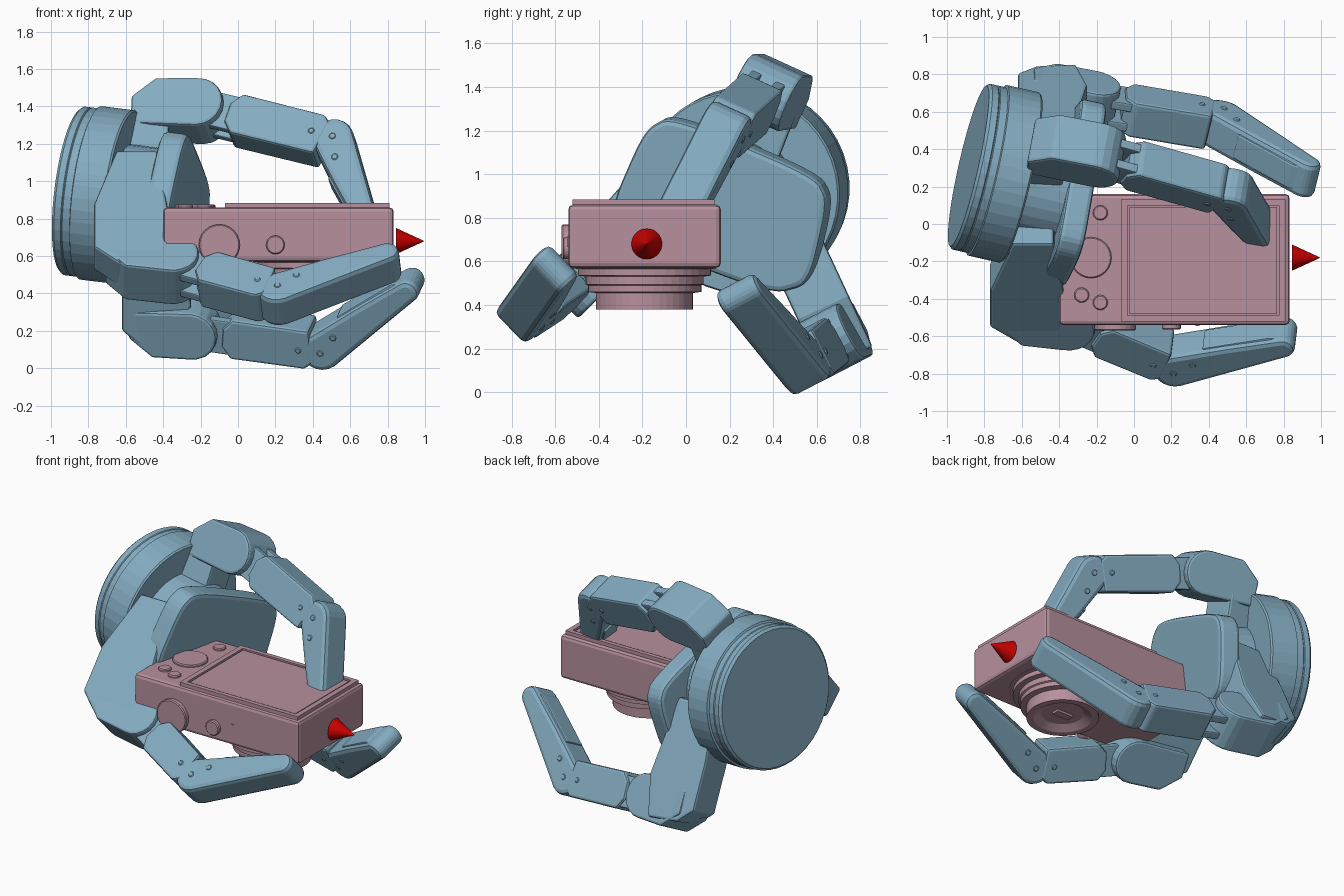
import bpy, bmesh, math
from mathutils import Vector, Matrix

if "Cube" in bpy.data.objects:
    bpy.data.objects.remove(bpy.data.objects["Cube"])


def material(name, rgb):
    m = bpy.data.materials.new(name)
    m.diffuse_color = (*rgb, 1)
    m.use_nodes = True
    m.node_tree.nodes["Principled BSDF"].inputs["Base Color"].default_value = m.diffuse_color
    return m


BLUE = material("blue_shell", (0.23, 0.41, 0.53))
PINK = material("pink_shell", (0.47, 0.28, 0.34))
RED = material("red_marker", (0.6, 0.0, 0.0))
X, Y, Z = Vector((1, 0, 0)), Vector((0, 1, 0)), Vector((0, 0, 1))


def frame(o, u, w):
    # local axes: u along, v across, w width
    u = Vector(u).normalized()
    w = Vector(w)
    w = (w - u * w.dot(u)).normalized()
    m = Matrix((u, w.cross(u), w)).transposed().to_4x4()
    m.translation = Vector(o)
    return m


def finish(name, bm, m, mat, bevel=0.0):
    bmesh.ops.recalc_face_normals(bm, faces=bm.faces)
    me = bpy.data.meshes.new(name)
    bm.to_mesh(me)
    bm.free()
    me.transform(m)
    me.materials.append(mat)
    ob = bpy.data.objects.new(name, me)
    bpy.context.collection.objects.link(ob)
    if bevel:
        b = ob.modifiers.new("bevel", 'BEVEL')
        b.width, b.segments = bevel, 2
        b.limit_method, b.angle_limit = 'ANGLE', math.radians(40)
    return ob


def slab(name, m, pts, width, mat, bevel=0.0):
    # flat outline in u,v thickened along w
    bm = bmesh.new()
    f = bm.faces.new([bm.verts.new((p[0], p[1], -width / 2)) for p in pts])
    ext = bmesh.ops.extrude_face_region(bm, geom=[f])["geom"]
    bmesh.ops.translate(bm, vec=(0, 0, width), verts=[g for g in ext if isinstance(g, bmesh.types.BMVert)])
    bm.faces.ensure_lookup_table()
    if not any(len(fc.verts) == len(pts) and all(v.co.z < 0 for v in fc.verts) for fc in bm.faces):
        bm.faces.new([v for v in bm.verts if v.co.z < 0])
    return finish(name, bm, m, mat, bevel)


def lathe(name, o, axis, profile, mat, n=40):
    # (radius, height) profile turned round an axis
    axis = Vector(axis)
    m = frame(o, axis.orthogonal(), axis)
    bm = bmesh.new()
    rings = [[bm.verts.new((r * math.cos(math.tau * i / n), r * math.sin(math.tau * i / n), h))
              for i in range(n)] for r, h in profile]
    for a, b in zip(rings, rings[1:]):
        for i in range(n):
            bm.faces.new((a[i], a[(i + 1) % n], b[(i + 1) % n], b[i]))
    bm.faces.new(rings[0])
    bm.faces.new(rings[-1])
    return finish(name, bm, m, mat)


def disc(name, o, axis, r, h, mat, n=24):
    return lathe(name, o, axis, [(r, -h / 2), (r, h / 2 - 0.006), (r - 0.006, h / 2)], mat, n)


def rect(x0, x1, y0, y1):
    return [(x0, y0), (x1, y0), (x1, y1), (x0, y1)]


def arc(cx, r, a0, a1, n=10):
    return [(cx + r * math.cos(math.radians(a0 + (a1 - a0) * i / n)),
             r * math.sin(math.radians(a0 + (a1 - a0) * i / n))) for i in range(n + 1)]


def rounded(pts, t=0.3, n=5):
    out = []
    for i, p in enumerate(pts):
        p, a, b = Vector(p), Vector(pts[i - 1]), Vector(pts[(i + 1) % len(pts)])
        s, e = p.lerp(a, t), p.lerp(b, t)
        out += [s.lerp(p, k / n).lerp(p.lerp(e, k / n), k / n) for k in range(n + 1)]
    return out


# camera body, screen border bars and screen glass
slab("camera_body", frame((0.215, -0.195, 0.715), X, Z), rect(-0.615, 0.617, -0.345, 0.355), 0.29, PINK, 0.022)
for x0, x1, y0, y1 in ((-0.07, 0.81, -0.52, -0.49), (-0.07, 0.81, 0.1, 0.13),
                       (-0.07, -0.035, -0.49, 0.1), (0.775, 0.81, -0.49, 0.1)):
    slab("screen_border", frame((0, 0, 0.867), X, Z), rect(x0, x1, y0, y1), 0.034, PINK)
slab("screen_glass", frame((0, 0, 0.864), X, Z), rect(-0.025, 0.765, -0.48, 0.09), 0.03, PINK)

# camera controls
for name, x, y, r in (("mode_dial", -0.23, -0.18, 0.11), ("button", -0.18, 0.06, 0.04),
                      ("button", -0.28, -0.38, 0.04), ("button", -0.18, -0.42, 0.04)):
    disc(name, (x, y, 0.86), Z, r, 0.03, PINK)
disc("side_dial", (-0.1, -0.545, 0.66), -Y, 0.11, 0.05, PINK)
disc("side_button", (0.2, -0.545, 0.66), -Y, 0.05, 0.04, PINK)
slab("side_slot", frame((0.34, -0.54, 0.69), X, -Y), rect(-0.01, 0.01, -0.025, 0.025), 0.01, PINK)

# stepped lens
lathe("lens", (0.41, -0.19, 0.58), -Z,
      [(0.33, 0), (0.33, 0.012), (0.305, 0.015), (0.305, 0.045), (0.27, 0.05), (0.27, 0.085), (0.26, 0.09),
       (0.26, 0.12), (0.222, 0.125), (0.222, 0.2), (0.18, 0.2), (0.13, 0.17)], PINK)
slab("lens_shutter", frame((0.41, -0.19, 0.405), X, -Z), rect(-0.06, 0.06, -0.025, 0.025), 0.02, PINK)

# red direction marker
lathe("direction_cone", (0.845, -0.18, 0.68), X, [(0.07, 0), (0.001, 0.15)], RED, 32)

# wrist, neck and palm pad
AXIS = Vector((0.97, -0.22, -0.12)).normalized()
lathe("wrist", (-0.885, 0.31, 0.95), AXIS,
      [(0.44, 0), (0.455, 0.015), (0.455, 0.05), (0.45, 0.055), (0.455, 0.06), (0.455, 0.1), (0.468, 0.105),
       (0.468, 0.28), (0.46, 0.29)], BLUE, 44)
lathe("palm_neck", (-0.62, 0.22, 0.9), AXIS, [(0.3, 0), (0.3, 0.3)], BLUE, 32)
pad = [(-0.25, 0.43), (0.42, 0.15), (0.48, 0.03), (0.38, -0.35), (0.2, -0.4), (-0.46, -0.15), (-0.55, 0.0), (-0.38, 0.36)]
slab("palm_pad", frame((-0.32, 0.2, 0.85), (0.22, 1, 0), AXIS), rounded(pad, 0.35), 0.14, BLUE, 0.025)


# arms running from the palm to the knuckles
def arm(name, o, u, outline, thick):
    slab(name, frame(o, u, Vector(u).cross(X)), outline, thick, BLUE, 0.015)


arm("upper_arm_plate", (-0.5, 0.25, 0.95), (0, 0.35, 0.9), [(0, -0.12), (0.4, -0.05), (0.4, 0.14), (0, 0.1)], 0.24)
arm("lower_arm_plate", (-0.47, 0.46, 0.75), (0, 0.42, -0.9),
    [(-0.1, -0.12), (0.25, -0.15), (0.55, -0.15), (0.64, -0.05), (0.66, 0.16), (0.4, 0.22), (-0.1, 0.15)], 0.26)
arm("front_arm_plate", (-0.55, -0.03, 1.1), (0, -0.66, -0.75),
    [(0, -0.1), (0.38, -0.22), (0.68, -0.22), (0.8, -0.08), (0.8, 0.12), (0.6, 0.2), (0, 0.12)], 0.2)


# one finger: knuckle, forked link, middle segment, fingertip
def finger(tag, root, j0, j1, tip):
    root, j0, j1, tip = map(Vector, (root, j0, j1, tip))
    a, b = j1 - j0, tip - j1
    w = a.cross(b).normalized()
    # knuckle block with rounded end
    back = -(j0 - root).length
    slab(tag + "_knuckle", frame(j0, j0 - root, w),
         [(back, 0.11), (back, -0.05), (back + 0.13, -0.15)] + arc(0, 0.14, -90, 90), 0.265, BLUE, 0.015)
    # fork plates
    m, la = frame(j0, a, w), a.length
    for s in (-1, 1):
        off = m @ Matrix.Translation((0, 0, s * 0.06))
        slab(tag + "_fork", off, arc(0, 0.1, 270, 90) + [(0.26, 0.1), (0.26, -0.1)], 0.05, BLUE, 0.008)
    # middle segment with chamfered ends
    slab(tag + "_middle_segment", m,
         [(0.17, -0.05), (0.22, -0.115), (la - 0.08, -0.11), (la - 0.04, -0.07), (la - 0.07, 0.12), (0.22, 0.12), (0.17, 0.06)],
         0.21, BLUE, 0.015)
    slab(tag + "_hinge_tongue", m, [(la - 0.14, -0.08)] + arc(la, 0.085, -90, 90) + [(la - 0.14, 0.08)], 0.12, BLUE, 0.008)
    # fingertip with grip pad
    m, lb = frame(j1, b, w), b.length
    slab(tag + "_fingertip", m, arc(0, 0.11, 270, 90) + [(lb * 0.5, 0.09)] + arc(lb - 0.03, 0.065, 80, -80),
         0.205, BLUE, 0.028)
    slab(tag + "_grip_pad", m, [(0.2, 0.05), (0.2, 0.108), (lb - 0.08, 0.082), (lb - 0.02, 0.055), (lb - 0.02, 0.03)],
         0.15, BLUE, 0.012)
    # hinge screws on both sides
    for s in (-1, 1):
        for u, v in ((0.0, 0.0), (0.12, 0.03)):
            disc(tag + "_screw", m @ Vector((u, v, s * 0.101)), w * s, 0.02, 0.012, BLUE, 12)
        disc(tag + "_screw", j0 + a.normalized() * (la - 0.12) + w * s * 0.104, w * s, 0.018, 0.012, BLUE, 12)


finger("top_finger", (-0.55, 0.43, 1.36), (-0.2, 0.37, 1.375), (0.52, 0.17, 1.2), (0.69, -0.05, 0.78))
finger("rear_finger", (-0.56, 0.7, 0.26), (-0.23, 0.645, 0.225), (0.46, 0.53, 0.125), (0.94, 0.24, 0.46))
finger("front_finger", (-0.7, -0.44, 0.58), (-0.35, -0.49, 0.53), (0.22, -0.73, 0.37), (0.83, -0.6, 0.57))
